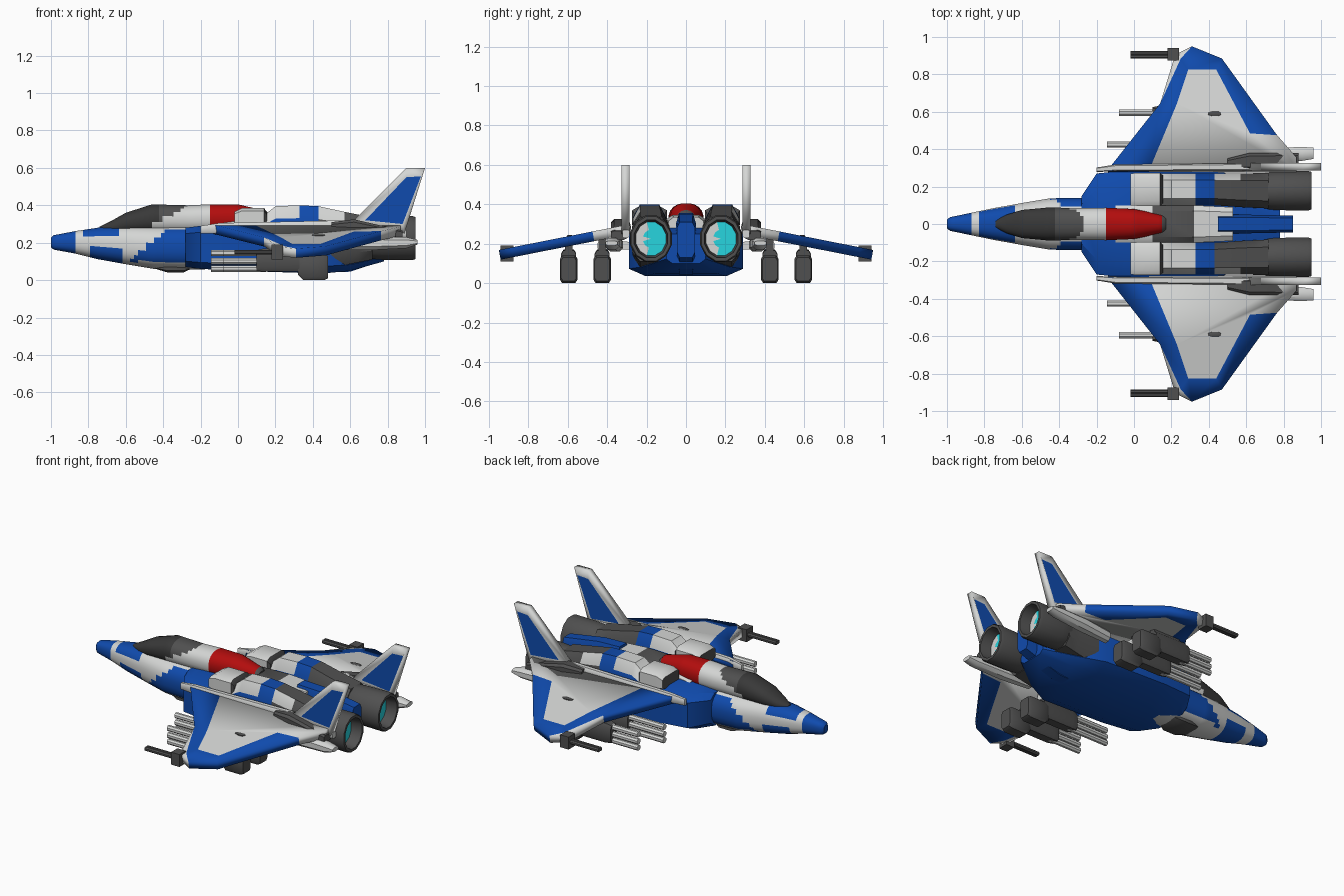
import bpy, bmesh, math

if "Cube" in bpy.data.objects:
    bpy.data.objects.remove(bpy.data.objects["Cube"])

# ---- flat colours ----
COLS = {"white": (0.66, 0.67, 0.66), "blue": (0.005, 0.07, 0.42), "dark_grey": (0.08, 0.08, 0.08),
        "canopy_black": (0.04, 0.04, 0.04), "red": (0.45, 0.004, 0.004), "glow_cyan": (0.02, 0.66, 0.74)}
NAMES = list(COLS)
MATS = []
for k, c in COLS.items():
    m = bpy.data.materials.new(k)
    m.diffuse_color = (*c, 1)
    m.use_nodes = True
    m.node_tree.nodes["Principled BSDF"].inputs["Base Color"].default_value = m.diffuse_color
    MATS.append(m)
W, B, G, K, R, C = range(6)


def finish(name, bm, mirror, angle=35):
    bmesh.ops.recalc_face_normals(bm, faces=bm.faces)
    for f in bm.faces:
        f.smooth = True
    me = bpy.data.meshes.new(name)
    bm.to_mesh(me)
    bm.free()
    for m in MATS:
        me.materials.append(m)
    me.set_sharp_from_angle(angle=math.radians(angle))
    ob = bpy.data.objects.new(name, me)
    bpy.context.collection.objects.link(ob)
    if mirror:
        md = ob.modifiers.new("mirror", 'MIRROR')
        md.use_axis = (False, True, False)
        md.use_mirror_merge = False
    return ob


def loft(name, secs, rule, n=8, p=4.0, step=9.0, mirror=True):
    """Skin rings along x; each section is (x, y centre, half width, z bottom, z top)."""
    rows = [secs[0]]
    for a, b in zip(secs, secs[1:]):
        k = max(1, round(abs(b[0] - a[0]) / step))
        rows += [[u + (v - u) * i / k for u, v in zip(a, b)] for i in range(1, k + 1)]
    ang = [2 * math.pi * (i + 0.5) / n for i in range(n)]
    sp = lambda v: math.copysign(abs(v) ** (2 / p), v)
    unit = [(sp(math.cos(t)), sp(math.sin(t))) for t in ang]
    s = max(u[0] for u in unit)
    bm = bmesh.new()
    rings = [[bm.verts.new((x, y + w * u / s, (a + b) / 2 + (b - a) / 2 * v / s)) for u, v in unit]
             for x, y, w, a, b in rows]
    for r0, r1 in zip(rings, rings[1:]):
        for i in range(n):
            j = (i + 1) % n
            bm.faces.new((r0[i], r0[j], r1[j], r1[i]))
    bm.faces.new(rings[0])
    bm.faces.new(rings[-1])
    for f in bm.faces:
        q = f.calc_center_median()
        f.material_index = rule(q.x, q.y, q.z) if callable(rule) else rule
    return finish(name, bm, mirror)


def box(name, x0, x1, y0, y1, z0, z1, col, mirror=True):
    y, w = (y0 + y1) / 2, (y1 - y0) / 2
    return loft(name, [(x0, y, w, z0, z1), (x1, y, w, z0, z1)], col, 4, 2, mirror=mirror)


def rod(name, x0, x1, y, z, r, col):
    return loft(name, [(x0, y, r, z - r, z + r), (x1, y, r, z - r, z + r)], col, 8, 2)


def panel(name, pts, faces, thick):
    """Flat painted sheet with shared edges, thickened evenly and mirrored."""
    bm = bmesh.new()
    vs = [bm.verts.new(q) for q in pts]
    for col, idx in faces:
        bm.faces.new([vs[i] for i in idx]).material_index = col
    ob = finish(name, bm, True)
    md = ob.modifiers.new("thickness", 'SOLIDIFY')
    md.thickness, md.offset = thick, 0
    return ob


# ---- nose and forward fuselage with painted patches ----
def nose_paint(x, y, z):
    if x < -0.87 or (x < -0.64 and x > -0.83 and z > 0.235):
        return B
    if -0.78 < x < -0.62 and z < 0.185:
        return B
    return B if x > -0.5 + (z - 0.17) * 1.2 and 0.1 < z < 0.275 and x < -0.19 else W

loft("nose_fuselage", [(-1, 0, .022, .175, .225), (-.985, 0, .036, .163, .24), (-.87, 0, .06, .142, .262),
     (-.75, 0, .085, .112, .28), (-.6, 0, .112, .085, .29), (-.45, 0, .137, .06, .29),
     (-.3, 0, .14, .055, .29), (-.1, 0, .14, .06, .29)], nose_paint, 24, 2.5, .02, False)
loft("chin_fairing", [(-.44, 0, .06, .06, .09), (-.38, 0, .08, .042, .09), (-.29, 0, .08, .042, .09),
     (-.25, 0, .06, .06, .09)], G, mirror=False)

# ---- canopy running back into the red dorsal hump ----
def canopy_paint(x, y, z):
    if x > -0.155:
        return R if x < .15 else G
    if x > -0.26 or (x > -.46 and z < .3 + .5 * (x + .46)):
        return W
    return K if x < -0.43 else G

loft("canopy", [(-.74, 0, .02, .25, .285), (-.68, 0, .05, .25, .315), (-.6, 0, .075, .25, .36),
     (-.46, 0, .088, .25, .405), (-.27, 0, .085, .25, .4), (-.15, 0, .087, .25, .405),
     (0, 0, .08, .25, .405), (.15, 0, .05, .25, .37), (.17, 0, .045, .25, .35)],
     canopy_paint, 20, 2.3, .02, False)

# ---- central body, spine deck and tail beam ----
loft("main_body", [(-.28, 0, .15, .07, .28), (-.2, 0, .27, .06, .29), (0, 0, .29, .05, .3),
     (.45, 0, .29, .035, .29), (.6, 0, .22, .05, .27), (.78, 0, .1, .1, .25)], B, 8, 5, mirror=False)
loft("spine_deck", [(-.1, 0, .1, .2, .31), (.1, 0, .1, .2, .34), (.32, 0, .1, .2, .345), (.53, 0, .09, .2, .335)],
     lambda x, y, z: W if x < .1 or x > .32 else G, 8, 5, .2, False)
loft("tail_beam", [(.45, 0, .05, .04, .355), (.6, 0, .05, .045, .35), (.85, 0, .045, .13, .31)], B, 8, 5,
     mirror=False)

# ---- engine nacelles ----
def nacelle_paint(x, y, z):
    if x < .33:
        return W if z > .28 else B
    if x < .43:
        return B
    return W if x < .57 and y > .2 and z > .28 else G

loft("nacelle", [(.0, .185, .08, .15, .34), (.15, .185, .085, .1, .355), (.2, .185, .085, .08, .395),
     (.33, .185, .085, .075, .4), (.43, .185, .085, .07, .395), (.57, .18, .09, .08, .365),
     (.72, .178, .095, .11, .335)], nacelle_paint, 8, 3.2, .1)
loft("top_intake", [(-.02, .185, .085, .29, .365), (.02, .185, .088, .28, .385), (.14, .185, .088, .28, .385),
     (.155, .185, .075, .28, .36)], lambda x, y, z: G if x < -.01 or x > .14 else W, 8, 5)

# ---- nozzles with glowing cores ----
for side, s in (("left", -1), ("right", 1)):
    y0 = .178 * s
    prof = [(.66, .085), (.72, .1), (.77, .104), (.93, .106), (.95, .1), (.95, .085), (.88, .076),
            (.88, .04), (.88, .003)]
    def nozzle_paint(x, y, z, y0=y0):
        if abs(x - .88) < .002 and abs(y - y0) < .07 and abs(z - .225) < .08:
            return W if y < y0 - .02 else C
        return G
    loft(side + "_nozzle", [(x, y0, r, .225 - r * 1.12, .225 + r * 1.12) for x, r in prof],
         nozzle_paint, 12, 2, mirror=False)

# ---- wings: white panel with blue border ----
WP = [(-.12, .31), (.14, .64), (.22, .9), (.31, .945), (.47, .88), (.765, .47), (.87, .35), (.87, .28),
      (.08, .28), (-.14, .28), (.25, .88), (.23, .64), (.29, .82), (.44, .82), (.62, .48)]
wing_z = lambda y: .265 - .197 * (y - .33)
panel("wing", [(x, y, wing_z(y)) for x, y in WP],
      [(B, (9, 0, 1, 11, 8)), (W, (1, 2, 3, 10)), (B, (1, 10, 12, 11)), (B, (10, 3, 4, 13, 12)),
       (B, (4, 5, 14, 13)), (W, (8, 11, 12, 13, 14, 5, 6, 7))], .05)
zw = wing_z(.59) + .025
loft("wing_vent", [(.395, .59, .006, zw - .01, zw + .004), (.42, .59, .015, zw - .01, zw + .005),
     (.45, .59, .015, zw - .01, zw + .005), (.465, .59, .006, zw - .01, zw + .004)], G)

# ---- wing root rail, plate and boom ----
loft("wing_root_rail", [(-.2, .29, .012, .25, .29), (-.1, .3, .018, .25, .305), (.6, .305, .02, .25, .32),
     (.9, .305, .018, .23, .27)], W)
loft("wing_root_plate", [(.5, .32, .03, .24, .31), (.62, .335, .045, .24, .325), (.88, .34, .04, .22, .265)], G)
loft("root_boom", [(.5, .35, .03, .16, .23), (.7, .365, .04, .16, .235), (.9, .375, .037, .17, .23),
     (.96, .378, .03, .19, .215)], W, 8, 2.5)

# ---- tail fins ----
FP = [(.6, .3), (.9, .6), (1, .6), (.89, .25), (.68, .32), (.9, .55), (.978, .555), (.88, .3)]
panel("tail_fin", [(x, .307, z) for x, z in FP],
      [(B, (4, 5, 6, 7)), (W, (0, 1, 5, 4)), (W, (1, 2, 6, 5)), (W, (2, 3, 7, 6)), (W, (3, 0, 4, 7))], .04)

# ---- underwing gun pods ----
for tag, y, x0 in (("inner", .425, -.145), ("outer", .595, -.08)):
    loft(tag + "_pod_rear", [(.32, y, .035, .03, .13), (.35, y, .045, .0, .14), (.46, y, .045, .0, .14),
         (.48, y, .038, .01, .13)], G, 8, 6)
    loft(tag + "_pod_front", [(.1, y, .03, .05, .16), (.14, y, .038, .045, .17), (.36, y, .038, .045, .165)], G, 8, 5)
    box(tag + "_pylon", .17, .36, y - .02, y + .02, .14, wing_z(y), G)
    for i, z in enumerate((.145, .1, .06)):
        rod(f"{tag}_barrel_{i + 1}", x0, .15, y, z, .017, W)
loft("pod_strut", [(.2, .36, .09, .17, .21), (.36, .36, .09, .17, .21)], W, 8, 5)

# ---- wingtip guns ----
box("tip_gun_mount", .18, .24, .875, .94, .11, .19, G)
for i, dy in enumerate((-.009, .009)):
    rod(f"tip_gun_barrel_{i + 1}", -.02, .2, .905 + dy, .15, .012, G)
